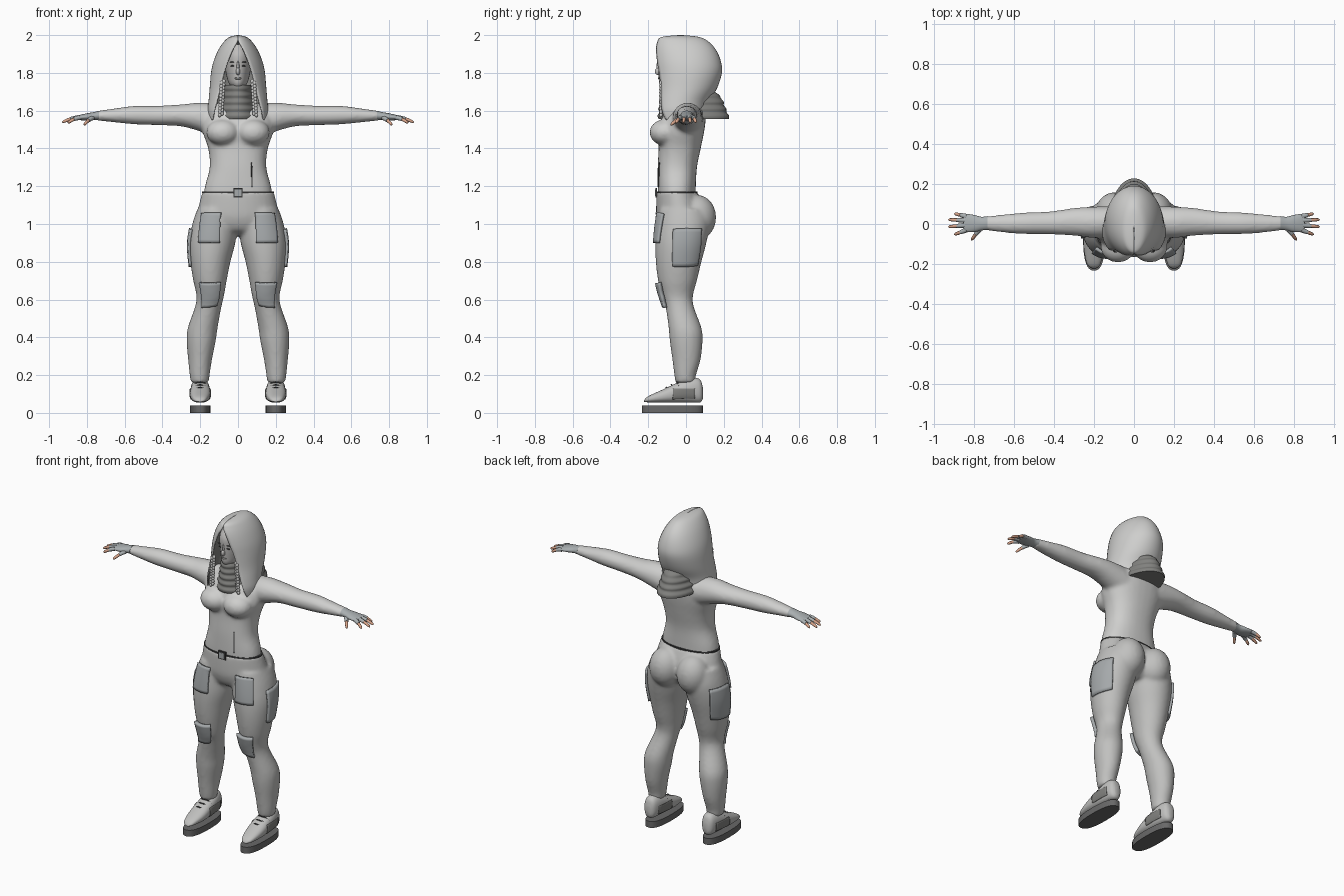
import bpy, bmesh, math
from mathutils import Vector, Matrix

cube = bpy.data.objects.get("Cube")
if cube:
    bpy.data.objects.remove(cube, do_unlink=True)


def material(name, r, g, b):
    mat = bpy.data.materials.new(name)
    mat.use_nodes = True
    mat.diffuse_color = (r, g, b, 1)
    mat.node_tree.nodes["Principled BSDF"].inputs["Base Color"].default_value = (r, g, b, 1)
    return mat


CLOTH = material("light cloth", .62, .62, .61)
TROUSER = material("trouser grey", .53, .53, .52)
POCKET = material("pocket grey", .38, .4, .41)
GLOVE = material("glove grey", .4, .43, .44)
SCARF = material("scarf grey", .22, .22, .21)
SOLE = material("sole grey", .14, .14, .14)
SKIN = material("fingertip skin", .7, .38, .26)
FACE = material("face grey", .52, .51, .5)
DARK = material("dark trim", .05, .05, .05)
ORDER = {"z": (0, 1, 2), "x": (2, 0, 1), "y": (0, 2, 1)}


def refine(rows, steps):
    """Catmull-Rom interpolation between section rows."""
    out = []
    for i in range(len(rows) - 1):
        p = [rows[max(0, min(len(rows) - 1, i + k))] for k in (-1, 0, 1, 2)]
        for j in range(steps):
            t = j / steps
            out.append([b + t / 2 * (c - a + t * (2*a - 5*b + 4*c - d + t * (3*(b - c) + d - a)))
                        for a, b, c, d in zip(*p)])
    return out + [list(rows[-1])]


def loft(bm, rows, axis="z", side=1, steps=4, seg=32, power=2):
    """Closed skin over oval sections (position, a0, a1, b0, b1)."""
    rings = []
    for t, a0, a1, b0, b1 in refine(rows, steps):
        ring = []
        for k in range(seg):
            c, s = math.cos(math.tau * k / seg), math.sin(math.tau * k / seg)
            a = (a0 + a1 + (a1 - a0) * math.copysign(abs(c) ** (2 / power), c)) / 2
            b = (b0 + b1 + (b1 - b0) * math.copysign(abs(s) ** (2 / power), s)) / 2
            x, y, z = ((a, b, t)[n] for n in ORDER[axis])
            ring.append(bm.verts.new((x * side, y, z)))
        rings.append(ring)
    for lo, hi in zip(rings, rings[1:]):
        for k in range(seg):
            bm.faces.new((lo[k], lo[k - 1], hi[k - 1], hi[k]))
    bm.faces.new(rings[0])
    bm.faces.new(rings[-1])


def blob(bm, centre, radii):
    mat = Matrix.Translation(centre) @ Matrix.Diagonal((*radii, 1))
    bmesh.ops.create_icosphere(bm, subdivisions=3, radius=1, matrix=mat)


def finish(name, bm, *mats):
    mesh = bpy.data.meshes.new(name)
    bmesh.ops.recalc_face_normals(bm, faces=bm.faces)
    bm.to_mesh(mesh)
    bm.free()
    mesh.shade_smooth()
    mesh.set_sharp_from_angle(angle=math.radians(50))
    for m in mats:
        mesh.materials.append(m)
    obj = bpy.data.objects.new(name, mesh)
    bpy.context.collection.objects.link(obj)
    return obj


def fuse(obj, voxel):
    mod = obj.modifiers.new("Fuse", "REMESH")
    mod.mode, mod.voxel_size, mod.use_smooth_shade = "VOXEL", voxel, True
    mod = obj.modifiers.new("Relax", "SMOOTH")
    mod.factor, mod.iterations = .5, 5


def patch(name, target, centre, normal, size, thick, mat):
    """Padded panel that follows the surface below it."""
    bm = bmesh.new()
    bmesh.ops.create_grid(bm, x_segments=10, y_segments=10, size=.5)
    bmesh.ops.scale(bm, vec=(*size, 1), verts=bm.verts)
    obj = finish(name, bm, mat)
    obj.location = centre
    obj.rotation_euler = Vector(normal).to_track_quat("Z", "Y").to_euler()
    wrap = obj.modifiers.new("Wrap", "SHRINKWRAP")
    wrap.target = target
    pad = obj.modifiers.new("Pad", "SOLIDIFY")
    pad.thickness, pad.offset = thick, 1


def tube(name, points, radii, mat):
    data = bpy.data.curves.new(name, "CURVE")
    data.dimensions, data.bevel_depth, data.bevel_resolution = "3D", 1, 3
    data.use_fill_caps = True
    spline = data.splines.new("POLY")
    spline.points.add(len(points) - 1)
    for pt, co, r in zip(spline.points, points, radii):
        pt.co, pt.radius = (*co, 1), r
    data.materials.append(mat)
    bpy.context.collection.objects.link(bpy.data.objects.new(name, data))


def even(rows):
    return [(z, -x, x, f, b) for z, x, f, b in rows]


# Shirt: torso, bust and sleeves fused together
bm = bmesh.new()
loft(bm, even([(1.14, .182, -.148, .05), (1.2, .175, -.15, .052), (1.3, .15, -.15, .058),
               (1.4, .158, -.145, .078), (1.5, .19, -.145, .098), (1.58, .18, -.12, .105),
               (1.63, .12, -.08, .09), (1.66, .07, -.06, .07)]), power=2.3)
for s in (1, -1):
    blob(bm, (s * .08, -.113, 1.485), (.088, .08, .07))
    loft(bm, [(.08, -.07, .09, 1.45, 1.635), (.2, -.07, .087, 1.49, 1.642),
              (.3, -.058, .08, 1.517, 1.633), (.42, -.052, .063, 1.523, 1.626),
              (.55, -.05, .057, 1.528, 1.625), (.65, -.043, .048, 1.538, 1.612),
              (.75, -.03, .038, 1.548, 1.598)], "x", s)
shirt = finish("shirt", bm, CLOTH)
fuse(shirt, .011)

# Trousers: hips, seat and legs fused together
bm = bmesh.new()
loft(bm, even([(1.17, .19, -.155, .06), (1.1, .207, -.158, .09), (1.03, .222, -.155, .1),
               (.97, .2, -.13, .08), (.94, .1, -.08, .05)]))
for s in (1, -1):
    blob(bm, (s * .095, .06, 1.035), (.098, .1, .12))
    loft(bm, [(1.08, .01, .215, -.14, .11), (1, .004, .242, -.153, .125),
              (.9, .014, .258, -.162, .108), (.8, .04, .252, -.16, .082),
              (.7, .06, .237, -.148, .058), (.62, .074, .22, -.128, .037),
              (.56, .088, .228, -.108, .042), (.45, .108, .266, -.092, .082),
              (.38, .118, .272, -.086, .088), (.28, .138, .264, -.072, .077),
              (.2, .15, .256, -.062, .053), (.16, .155, .25, -.055, .05)], "z", s)
trousers = finish("trousers", bm, TROUSER)
fuse(trousers, .011)

# Waist seam, buckle and shirt zip
bm = bmesh.new()
loft(bm, even([(1.163, .19, -.156, .06), (1.172, .19, -.156, .06)]), steps=1)
finish("waist_seam", bm, DARK)
for name, size, y, mat in (("buckle_frame", .05, -.157, DARK), ("buckle_plate", .035, -.16, POCKET)):
    bm = bmesh.new()
    bmesh.ops.create_cube(bm, size=1, matrix=Matrix.Translation((0, y, 1.166)) @
                          Matrix.Diagonal((size, .009, size, 1)))
    finish(name, bm, mat)
patch("shirt_zip", shirt, (.075, -.15, 1.26), (.2, -1, 0), (.006, .13), .003, DARK)

# Head with simple features
bm = bmesh.new()
loft(bm, even([(1.71, .02, -.115, .02), (1.74, .046, -.14, .05), (1.78, .06, -.145, .08),
               (1.84, .07, -.148, .1), (1.9, .07, -.145, .1), (1.95, .045, -.11, .07)]))
blob(bm, (0, -.147, 1.808), (.011, .018, .02))
blob(bm, (0, -.146, 1.835), (.007, .01, .03))
finish("head", bm, FACE)
bm = bmesh.new()
for s in (1, -1):
    blob(bm, (s * .028, -.139, 1.837), (.012, .004, .004))
    blob(bm, (s * .029, -.139, 1.857), (.016, .004, .003))
finish("eyes_and_brows", bm, DARK)
bm = bmesh.new()
blob(bm, (0, -.143, 1.771), (.02, .005, .006))
finish("lips", bm, SCARF)

# Hood: open-fronted shell with a darker lining
bm = bmesh.new()
rings = []
for z, rx, front, back, gap in refine([
        (2, .003, -.04, -.02, 0), (1.99, .045, -.13, .07, 0), (1.965, .075, -.152, .12, .004),
        (1.92, .105, -.165, .16, .03), (1.86, .13, -.17, .185, .055), (1.8, .143, -.17, .19, .075),
        (1.72, .15, -.172, .165, .095), (1.65, .156, -.18, .125, .113), (1.6, .16, -.185, .11, .127),
        (1.55, .153, -.185, .1, .137)], 4):
    start = math.asin(min(max(gap, .0005) / rx, .95))
    angles = [start + (math.tau - 2 * start) * k / 40 for k in range(41)]
    rings.append([bm.verts.new((rx * math.sin(a), (front + back) / 2 - (back - front) / 2 * math.cos(a), z))
                  for a in angles])
for hi, lo in zip(rings, rings[1:]):
    for k in range(40):
        bm.faces.new((hi[k], hi[k + 1], lo[k + 1], lo[k]))
hood = finish("hood", bm, CLOTH, SCARF)
shell = hood.modifiers.new("Lining", "SOLIDIFY")
shell.thickness, shell.offset, shell.material_offset = .007, -1, 1

# Folded scarf, draped wide at the back
bm = bmesh.new()
folds = []
for i in range(11):
    t, puff = i / 10, .007 * (i % 2)
    folds.append((1.556 + .18 * t, .115 - .05 * t + puff, -.145 + .015 * t - puff,
                  .228 - .07 * t - .09 * max(0, t - .6) + puff))
loft(bm, even(folds), steps=3)
finish("scarf", bm, SCARF)

for side, s in (("left", 1), ("right", -1)):
    # Braids
    bm = bmesh.new()
    for i in range(11):
        for k in (0, 1):
            blob(bm, (s * (.075 + .001 * i + .012 * k), -.13 - .003 * k, 1.755 - .017 * i - .008 * k),
                 (.009, .009, .012))
    finish(side + "_braid", bm, CLOTH)

    # Pockets and knee pads
    patch(side + "_front_pocket", trousers, (s * .148, -.15, .98), (s * .3, -1, .05),
          (.115, .16), .014, POCKET)
    patch(side + "_cargo_pocket", trousers, (s * .255, .012, .875), (s, .15, 0),
          (.175, .205), .013, POCKET)
    patch(side + "_knee_pad", trousers, (s * .145, -.145, .622), (s * .05, -1, 0),
          (.12, .135), .02, POCKET)

    # Shoe, sole, side panels and laces
    bm = bmesh.new()
    loft(bm, [(-.222, .19, .21, .058, .066), (-.2, .168, .236, .056, .088), (-.12, .148, .252, .054, .125),
              (-.04, .147, .253, .054, .162), (.03, .153, .248, .054, .186),
              (.075, .165, .237, .056, .176), (.09, .185, .217, .075, .13)], "y", s, power=2.4)
    shoe = finish(side + "_shoe", bm, TROUSER)
    for part, d in (("outer", 1), ("inner", -1)):
        patch(f"{side}_shoe_{part}_panel", shoe, (s * (.2 + .054 * d), -.01, .1), (s * d, 0, 0),
              (.12, .06), .004, SCARF)
    bm = bmesh.new()
    loft(bm, [(0, .145, .255, -.234, .09), (.04, .145, .255, -.234, .09)], "z", s, steps=1, power=2.5)
    finish(side + "_sole", bm, SOLE)
    for i in range(3):
        y, z = -.105 + .028 * i, .127 + .014 * i
        tube(f"{side}_lace_{i + 1}", [(s * (.2 + x), y + abs(x) * .3, z + .008 - x * x * 12)
                                      for x in (-.042, -.025, 0, .025, .042)], [.004] * 5, DARK)

    # Gloved hand with bare fingertips
    bm = bmesh.new()
    loft(bm, [(.735, -.031, .039, 1.549, 1.6), (.765, -.032, .036, 1.55, 1.592),
              (.8, -.04, .045, 1.548, 1.586), (.84, -.04, .05, 1.55, 1.577),
              (.855, -.033, .044, 1.553, 1.572)], "x", s)
    finish(side + "_glove", bm, GLOVE)
    fingers = {"index": ((.84, -.03, 1.563), (.9, -.053, 1.535)),
               "middle": ((.845, -.006, 1.564), (.93, -.014, 1.538)),
               "ring": ((.845, .018, 1.564), (.93, .022, 1.538)),
               "little": ((.84, .038, 1.562), (.9, .052, 1.538)),
               "thumb": ((.77, -.022, 1.562), (.815, -.08, 1.524))}
    for finger, (base, tip) in fingers.items():
        a, b = (Vector((s * x, y, z)) for x, y, z in (base, tip))
        at = [a.lerp(b, t) + Vector((0, 0, .02 * t * (1 - t))) for t in (0, .25, .5, .75, .93, 1)]
        tube(f"{side}_{finger}_sleeve", at[:3], (.013, .0115, .0105), GLOVE)
        tube(f"{side}_{finger}_tip", at[2:], (.009, .0085, .007, .003), SKIN)
